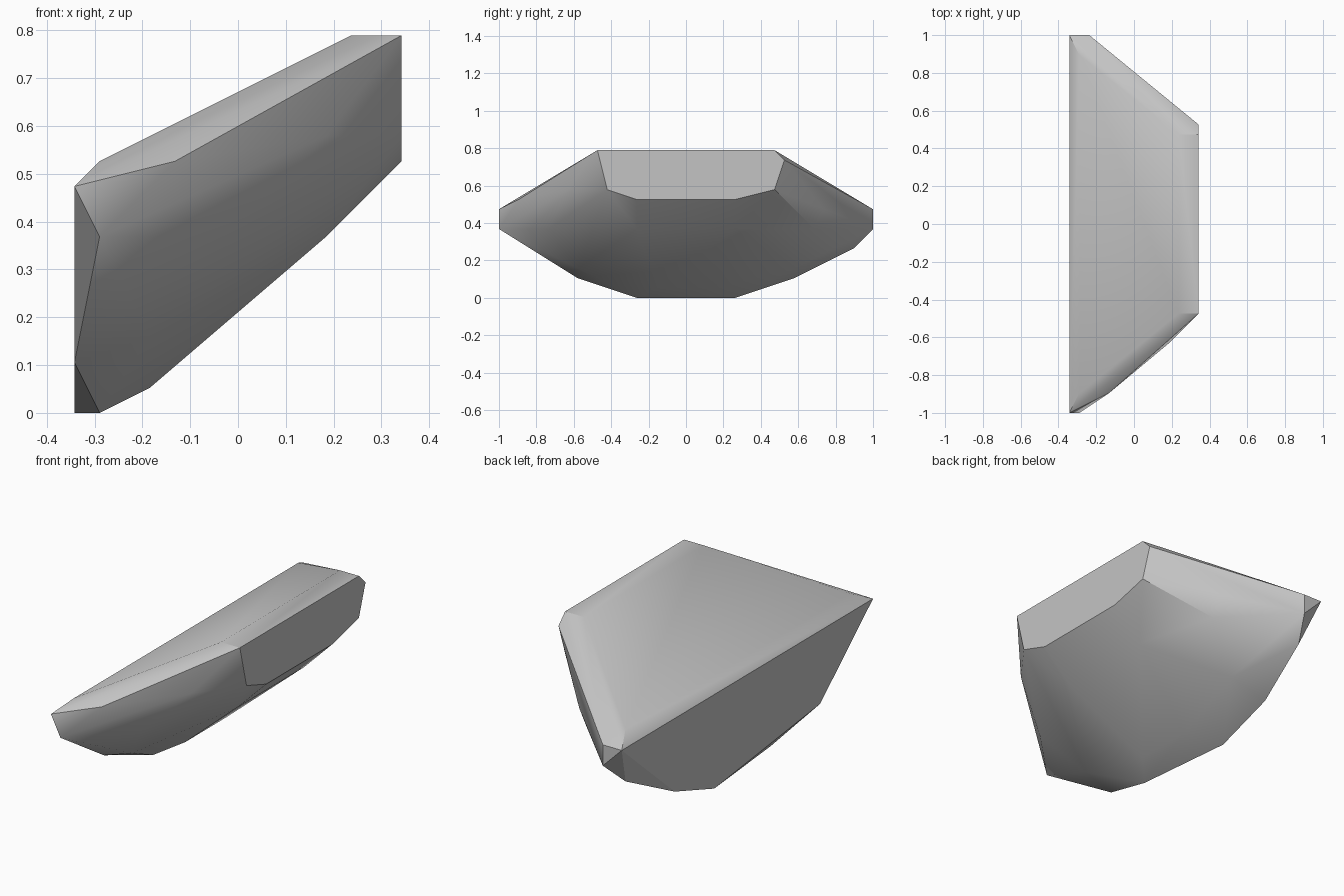
import bpy, bmesh, math

default_cube = bpy.data.objects.get("Cube")
if default_cube:
    bpy.data.objects.remove(default_cube, do_unlink=True)

UNIT = 1 / 19      # spacing of the corner lattice
CENTRE = 6.5       # lattice column lying on x = 0


def lattice(column, row, level):
    """Turn lattice steps into a position."""
    return ((column - CENTRE) * UNIT, row * UNIT, level * UNIT)


def both_ends(corners):
    """Repeat corners at the front and back."""
    return [(c, side * r, l) for c, r, l in corners for side in (-1, 1)]


def make_material(name, colour):
    material = bpy.data.materials.new(name)
    material.use_nodes = True
    material.diffuse_color = colour
    material.node_tree.nodes["Principled BSDF"].inputs["Base Color"].default_value = colour
    return material


# Corners of the faceted shard, grouped by the area they shape
right_facet = both_ends([(13, 9, 15), (13, 5, 10)]) + [
    (13, 10, 14), (13, 9, 11), (13, -8, 11)]
left_facet = both_ends([(0, 19, 9), (0, 11, 2)]) + [(0, 5, 0)]
top_ridge = both_ends([(1, 17, 10), (11, 9, 15)])
front_tip = [(1, -19, 7), (4, -17, 10), (10, -12, 11), (6, -14, 7)]
back_tip = [(2, 19, 9), (2, 19, 7), (1, 17, 5), (4, 17, 8), (8, 14, 9), (8, 13, 7)]
belly = both_ends([(3, 3, 1), (10, 5, 7)]) + [(1, -5, 0), (3, -11, 3), (4, 11, 3)]

# Wrap the corners in a convex skin
bm = bmesh.new()
for group in (right_facet, left_facet, top_ridge, front_tip, back_tip, belly):
    for corner in group:
        bm.verts.new(lattice(*corner))
hull = bmesh.ops.convex_hull(bm, input=bm.verts)
loose = {v for v in hull["geom_interior"] + hull["geom_unused"]
         if isinstance(v, bmesh.types.BMVert)}
bmesh.ops.delete(bm, geom=list(loose), context="VERTS")

# Merge flat triangles into whole facets
bmesh.ops.dissolve_limit(bm, angle_limit=math.radians(0.5),
                         verts=bm.verts, edges=bm.edges)
bmesh.ops.recalc_face_normals(bm, faces=bm.faces)

mesh = bpy.data.meshes.new("stone_shard")
bm.to_mesh(mesh)
bm.free()
mesh.materials.append(make_material("stone grey", (0.55, 0.55, 0.55, 1)))
shard = bpy.data.objects.new("stone_shard", mesh)
bpy.context.collection.objects.link(shard)

# Soft shading across the shallow facets, crisp along the strong edges
bpy.ops.object.select_all(action="DESELECT")
shard.select_set(True)
bpy.context.view_layer.objects.active = shard
bpy.ops.object.shade_smooth_by_angle(angle=math.radians(30))
